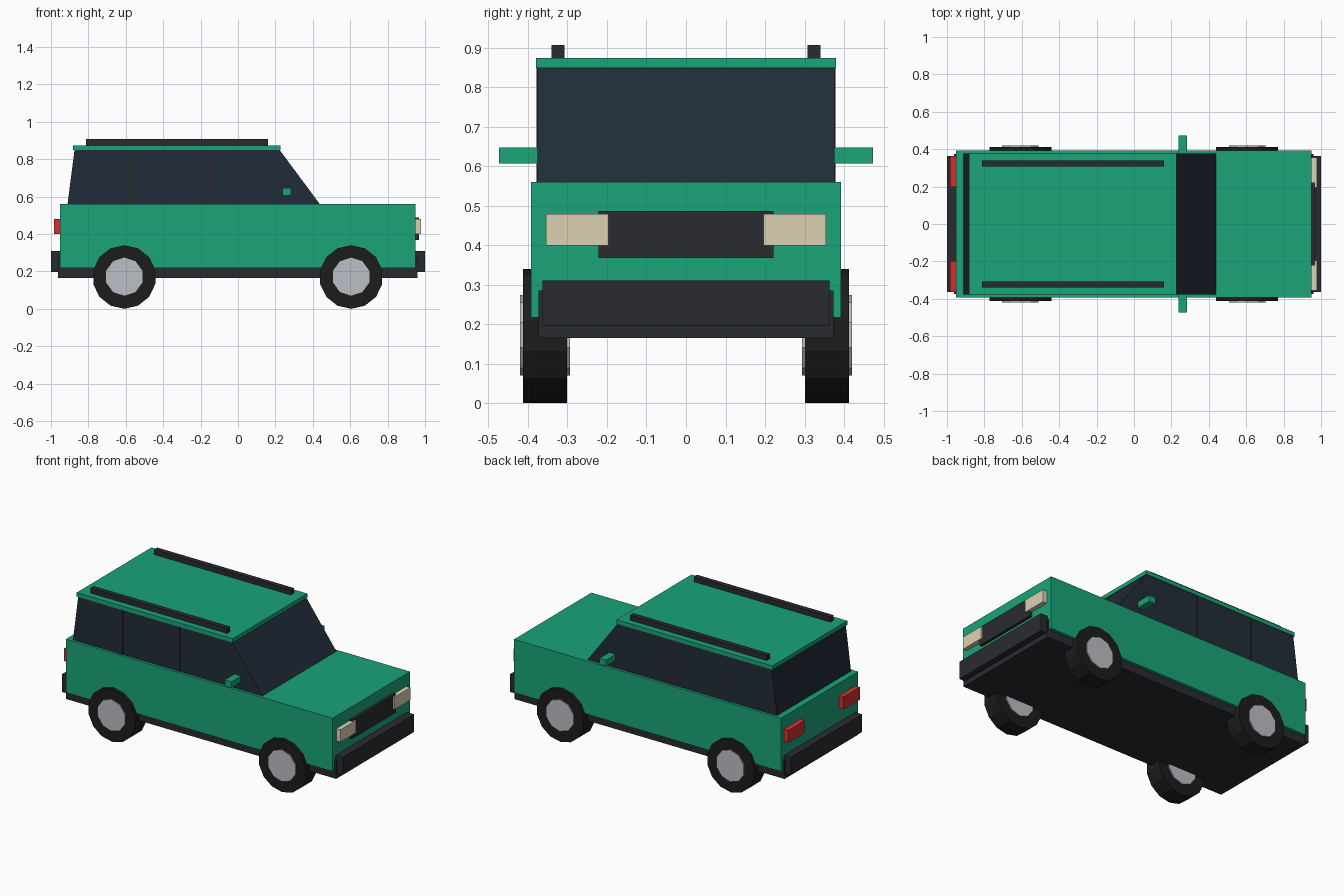
import bpy, bmesh, math

if "Cube" in bpy.data.objects:
    bpy.data.objects.remove(bpy.data.objects["Cube"])

def material(name, rgb):
    m = bpy.data.materials.new(name)
    m.diffuse_color = (*rgb, 1)
    m.use_nodes = True
    m.node_tree.nodes["Principled BSDF"].inputs["Base Color"].default_value = m.diffuse_color
    return m

GREEN = material("green_paint", (0.01, 0.37, 0.19))
GLASS = material("dark_glass", (0.015, 0.025, 0.04))
TRIM = material("dark_trim", (0.022, 0.024, 0.028))
TYRE = material("rubber", (0.012, 0.012, 0.012))
HUB = material("hub_metal", (0.5, 0.52, 0.55))
CREAM = material("headlight_cream", (0.72, 0.65, 0.45))
RED = material("tail_red", (0.65, 0.03, 0.03))

def finish(name, bm, mat):
    bmesh.ops.recalc_face_normals(bm, faces=bm.faces)
    me = bpy.data.meshes.new(name)
    bm.to_mesh(me)
    bm.free()
    me.materials.append(mat)
    ob = bpy.data.objects.new(name, me)
    bpy.context.collection.objects.link(ob)
    return ob

def box(name, x, y, z, mat):
    """Box from (min, max) pairs on each axis."""
    bm = bmesh.new()
    bmesh.ops.create_cube(bm, size=1)
    for v in bm.verts:
        v.co = [r[0] if c < 0 else r[1] for c, r in zip(v.co, (x, y, z))]
    return finish(name, bm, mat)

def disc(name, x, y, z, r, width, sides, mat):
    """Cylinder along y with a corner pointing straight up."""
    bm = bmesh.new()
    rings = []
    for yy in (y - width / 2, y + width / 2):
        angles = [math.tau * i / sides for i in range(sides)]
        rings.append([bm.verts.new((x + r * math.sin(a), yy, z + r * math.cos(a))) for a in angles])
        bm.faces.new(rings[-1])
    for i in range(sides):
        j = (i + 1) % sides
        bm.faces.new((rings[0][i], rings[0][j], rings[1][j], rings[1][i]))
    return finish(name, bm, mat)

def both(name, x, y, z, mat):
    """Box on the left side and its mirror image on the right."""
    box(name + "_left", x, y, z, mat)
    box(name + "_right", x, (-y[1], -y[0]), z, mat)

# Body, chassis and bumpers
box("body", (-0.951, 0.949), (-0.393, 0.393), (0.217, 0.56), GREEN)
box("chassis", (-0.963, 0.96), (-0.373, 0.373), (0.165, 0.285), TRIM)
box("front_bumper", (0.945, 1.0), (-0.363, 0.363), (0.197, 0.31), TRIM)
box("rear_bumper", (-1.0, -0.945), (-0.363, 0.363), (0.197, 0.31), TRIM)

# Glass cabin, side profile extruded across the car
profile = [(-0.912, 0.555), (0.441, 0.555), (0.222, 0.85), (-0.874, 0.85)]
bm = bmesh.new()
face = bm.faces.new([bm.verts.new((x, -0.376, z)) for x, z in profile])
ext = bmesh.ops.extrude_face_region(bm, geom=[face])["geom"]
bmesh.ops.translate(bm, vec=(0, 0.752, 0), verts=[g for g in ext if isinstance(g, bmesh.types.BMVert)])
finish("cabin_glass", bm, GLASS)

# Window pillars
for label, x in (("rear", -0.57), ("middle", -0.165)):
    box(label + "_pillar", (x - 0.014, x + 0.014), (-0.379, 0.379), (0.555, 0.85), TRIM)

# Roof, roof rails and door mirrors
box("roof", (-0.882, 0.228), (-0.38, 0.38), (0.848, 0.874), GREEN)
both("roof_rail", (-0.813, 0.16), (0.308, 0.34), (0.87, 0.907), TRIM)
both("door_mirror", (0.237, 0.284), (0.374, 0.473), (0.607, 0.647), GREEN)

# Grille and lights
box("grille", (0.94, 0.968), (-0.222, 0.222), (0.367, 0.487), TRIM)
both("headlight", (0.94, 0.978), (0.196, 0.355), (0.399, 0.479), CREAM)
both("tail_light", (-0.984, -0.94), (0.198, 0.363), (0.4, 0.48), RED)

# Wheels with hubs showing on both faces
for end, x in (("front", 0.605), ("rear", -0.608)):
    for side, y in (("left", 0.357), ("right", -0.357)):
        disc(f"{end}_{side}_tyre", x, y, 0.17, 0.17, 0.112, 14, TYRE)
        disc(f"{end}_{side}_hub", x, y, 0.172, 0.102, 0.126, 10, HUB)
